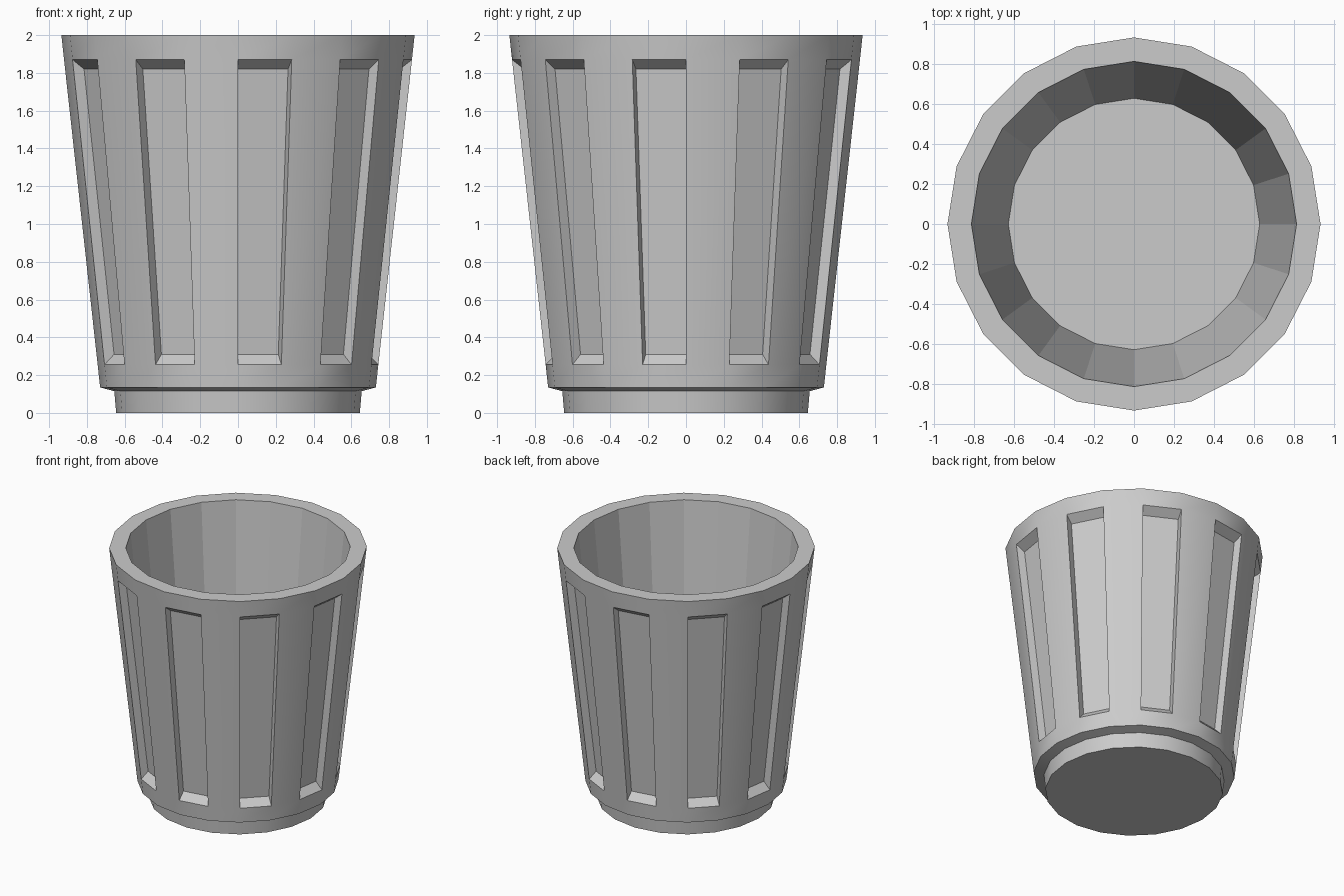
import bpy, bmesh, math

if "Cube" in bpy.data.objects:
    bpy.data.objects.remove(bpy.data.objects["Cube"])

SIDES = 20
bm = bmesh.new()


def ring(radius, z):
    """One 20-sided loop of vertices."""
    return [bm.verts.new((radius * math.cos(2 * math.pi * i / SIDES),
                          radius * math.sin(2 * math.pi * i / SIDES), z))
            for i in range(SIDES)]


def quad(a, b, c, d, smooth):
    bm.faces.new((a, b, c, d)).smooth = smooth


# Cup profile: foot, step, tapered body, rim, inner wall
profile = [(0.645, 0.0), (0.655, 0.115), (0.73, 0.135), (0.743, 0.255),
           (0.921, 1.87), (0.935, 2.0), (0.815, 2.0), (0.63, 0.13)]
rings = [ring(r, z) for r, z in profile]
GROOVE_BAND, RIM = 3, 5

# Recessed panel floors share the cup's corner angles
low, high = ring(0.69, 0.31), ring(0.857, 1.82)

for k in range(len(rings) - 1):
    lo, hi = rings[k], rings[k + 1]
    for i in range(SIDES):
        j = (i + 1) % SIDES
        if k == GROOVE_BAND and i % 2:
            # Every second side is a sunken panel with sloped ends
            outer = [lo[i], lo[j], hi[j], hi[i]]
            i_low, j_low = bm.verts.new(low[i].co), bm.verts.new(low[j].co)
            i_high, j_high = bm.verts.new(high[i].co), bm.verts.new(high[j].co)
            inner = [i_low, j_low, j_high, i_high]
            bm.faces.new(inner)
            for n in range(4):
                m = (n + 1) % 4
                quad(outer[n], outer[m], inner[m], inner[n], False)
        else:
            quad(lo[i], lo[j], hi[j], hi[i], k < RIM)

# Underside and inner floor
bm.faces.new(list(reversed(rings[0])))
bm.faces.new(rings[-1])
bmesh.ops.delete(bm, geom=low + high, context='VERTS')
bmesh.ops.recalc_face_normals(bm, faces=bm.faces[:])

# Keep hard creases sharp, soften only the outer wall
for e in bm.edges:
    e.smooth = e.calc_face_angle(0.0) < math.radians(30)

mesh = bpy.data.meshes.new("panelled_cup")
bm.to_mesh(mesh)
bm.free()
bpy.context.collection.objects.link(bpy.data.objects.new("panelled_cup", mesh))
